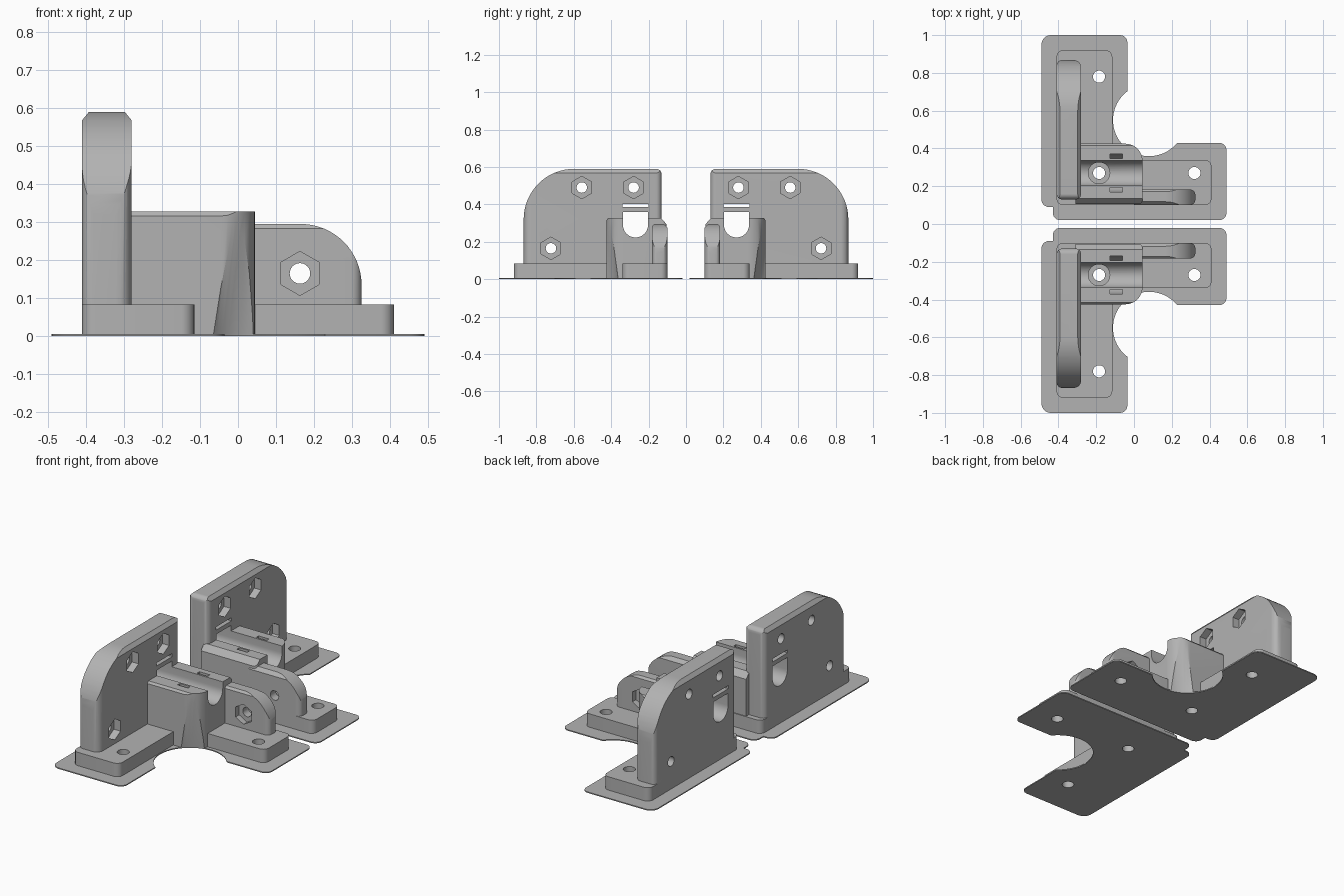
import bpy, bmesh, math
from mathutils import Vector

if "Cube" in bpy.data.objects:
    bpy.data.objects.remove(bpy.data.objects["Cube"], do_unlink=True)

grey = bpy.data.materials.new("plain grey")
grey.use_nodes = True
GREY = (0.45, 0.45, 0.45, 1)
grey.diffuse_color = GREY
grey.node_tree.nodes["Principled BSDF"].inputs["Base Color"].default_value = GREY


def rounded(corners, steps=8):
    """Outline from (u, v) or (u, v, radius) corners, with filleted corners."""
    out, n = [], len(corners)
    for i, c in enumerate(corners):
        p = Vector(c[:2])
        if len(c) == 2:
            out.append(p)
            continue
        a = (Vector(corners[i - 1][:2]) - p).normalized()
        b = (Vector(corners[(i + 1) % n][:2]) - p).normalized()
        half = a.angle(b) / 2
        mid = p + (a + b).normalized() * (c[2] / math.sin(half))
        s = p + a * (c[2] / math.tan(half)) - mid
        e = p + b * (c[2] / math.tan(half)) - mid
        sweep = s.angle_signed(e)
        a0 = math.atan2(s.y, s.x)
        for k in range(steps + 1):
            t = a0 - sweep * k / steps
            out.append(mid + Vector((math.cos(t), math.sin(t))) * c[2])
    return out


def circle(u, v, r, n=32, r2=None):
    return [Vector((u + r * math.cos(math.pi / 2 + 2 * math.pi * k / n),
                    v + r * math.sin(math.pi / 2 + 2 * math.pi * k / n))) for k in range(n)]


def prism(name, outline, axis, lo, hi, top=None):
    """Extrude an outline along an axis; an optional top outline makes a taper."""
    place = {"x": lambda u, v, w: (w, u, v),
             "y": lambda u, v, w: (u, w, v),
             "z": lambda u, v, w: (u, v, w)}[axis]
    bm = bmesh.new()
    a = [bm.verts.new(place(p[0], p[1], lo)) for p in outline]
    b = [bm.verts.new(place(p[0], p[1], hi)) for p in (top or outline)]
    n = len(a)
    bm.faces.new(a)
    bm.faces.new(b)
    for i in range(n):
        bm.faces.new((a[i], a[(i + 1) % n], b[(i + 1) % n], b[i]))
    bmesh.ops.recalc_face_normals(bm, faces=bm.faces)
    me = bpy.data.meshes.new(name)
    bm.to_mesh(me)
    bm.free()
    me.materials.append(grey)
    ob = bpy.data.objects.new(name, me)
    bpy.context.collection.objects.link(ob)
    return ob


helpers = []


def cutter(*args, **kw):
    ob = prism("cutter", *args, **kw)
    ob.hide_render = True
    helpers.append(ob)
    return ob


def combine(ob, others, operation="DIFFERENCE"):
    for o in others:
        m = ob.modifiers.new("cut", "BOOLEAN")
        m.operation, m.solver, m.object = operation, "EXACT", o
    dg = bpy.context.evaluated_depsgraph_get()
    dg.update()
    me = bpy.data.meshes.new_from_object(ob.evaluated_get(dg))
    ob.modifiers.clear()
    ob.data = me


# Base sheet and raised foot, both L shaped
sheet = prism("base_sheet", rounded([
    (-.49, 1, .05), (-.035, 1, .04), (-.035, .43), (.49, .43, .04), (.49, .02, .04),
    (-.43, .02, .04), (-.43, .09), (-.49, .09, .04)]), "z", 0, .006)
foot = prism("foot", rounded([
    (-.41, .1, .035), (.41, .1, .035), (.41, .34, .035), (-.115, .34),
    (-.115, .92, .035), (-.41, .92, .035)]), "z", .003, .083)

# Tall plate: plan, side and end outlines intersected
plate = prism("tall_plate", rounded([
    (-.41, .13, .03), (-.28, .13, .03), (-.28, .868, .04), (-.41, .868, .03)]), "z", .003, .7)
combine(plate, [
    cutter(rounded([(.1, 0), (.9, 0), (.868, 0), (.868, .59, .27), (.13, .59, .03), (.13, 0)][2:], 16),
           "x", -.6, 0),
    cutter([(-.41, 0), (-.28, 0), (-.28, .568), (-.298, .59), (-.392, .59), (-.41, .568)],
           "y", 0, 1)], "INTERSECT")

# Rod holder block
block = prism("rod_block", rounded([
    (-.31, .105), (.045, .105, .02), (.045, .425, .09), (-.31, .425)]), "z", .003, .4)
combine(block, [cutter([(.105, 0), (.105, .295), (.135, .328), (.415, .328), (.425, .316), (.425, 0)],
                       "x", -.5, .2)], "INTERSECT")

# Side flange with a rounded end
flange = prism("side_flange", rounded([
    (0, .1), (.325, .1, .03), (.325, .183, .03), (0, .183)]), "z", .003, .4)
combine(flange, [
    cutter(rounded([(-.1, 0), (.325, 0), (.325, .295, .16), (-.1, .295)], 16), "y", 0, .4),
    cutter([(.1, 0), (.183, 0), (.183, .283), (.171, .295), (.118, .295), (.1, .275)],
           "x", -.2, .5)], "INTERSECT")

# Shared cutters: tapered corner relief, rod channel, vertical screw holes
relief = cutter(circle(.08, .55, .193, 64), "z", -.01, .34, top=circle(.08, .55, .152, 64))
channel = cutter([(.337, .36), (.203, .36)] +
                 [(.27 + .067 * math.cos(t), .29 + .067 * math.sin(t))
                  for t in (math.pi * (1 + k / 20) for k in range(21))], "x", -.6, .2)
screws = [cutter(circle(u, v, .032), "z", -.1, .3) for u, v in ((-.185, .27), (-.185, .78), (.32, .27))]
counterbore = cutter(circle(-.185, .27, .057), "z", .12, .4)

# Tie slot: a half ring round the rod channel
arc = [math.pi * (1 + k / 20) for k in range(21)]
ring = ([(.368, .4)] + [(.27 + .1 * math.cos(t), .29 + .1 * math.sin(t)) for t in arc][::-1]
        + [(.17, .4), (.192, .4)]
        + [(.27 + .078 * math.cos(t), .29 + .078 * math.sin(t)) for t in arc] + [(.348, .4)])
tie = cutter(ring, "x", -.127, -.06)

# Bolt holes with hexagonal nut pockets
plate_cuts = [cutter([(.2, .385), (.34, .385), (.34, .403), (.2, .403)], "x", -.6, 0)]
for y, z in ((.28, .49), (.557, .49), (.722, .165)):
    plate_cuts += [cutter(circle(y, z, .028), "x", -.6, 0),
                   cutter(circle(y, z, .06, 6), "x", -.322, 0)]
flange_cuts = [cutter(circle(.163, .165, .027), "y", 0, .4),
               cutter(circle(.163, .165, .058, 6), "y", .15, .4)]

combine(sheet, [relief] + screws)
combine(foot, screws + [counterbore])
combine(plate, [channel] + plate_cuts)
combine(block, [relief, channel, tie, counterbore, screws[0]])
combine(flange, flange_cuts)
for h in helpers:
    bpy.data.objects.remove(h, do_unlink=True)

# Mirrored second bracket
parts = [sheet, foot, plate, block, flange]
for ob in list(parts):
    twin = ob.copy()
    twin.data = ob.data.copy()
    ob.name, twin.name = "back_" + ob.name, "front_" + ob.name.replace("back_", "")
    bm = bmesh.new()
    bm.from_mesh(twin.data)
    for v in bm.verts:
        v.co.y = -v.co.y
    bmesh.ops.reverse_faces(bm, faces=bm.faces)
    bm.to_mesh(twin.data)
    bm.free()
    bpy.context.collection.objects.link(twin)
    parts.append(twin)

# Smooth the fillets, keep the edges sharp
bpy.ops.object.select_all(action="DESELECT")
for ob in parts:
    ob.select_set(True)
bpy.context.view_layer.objects.active = parts[0]
bpy.ops.object.shade_smooth_by_angle(angle=math.radians(30))
